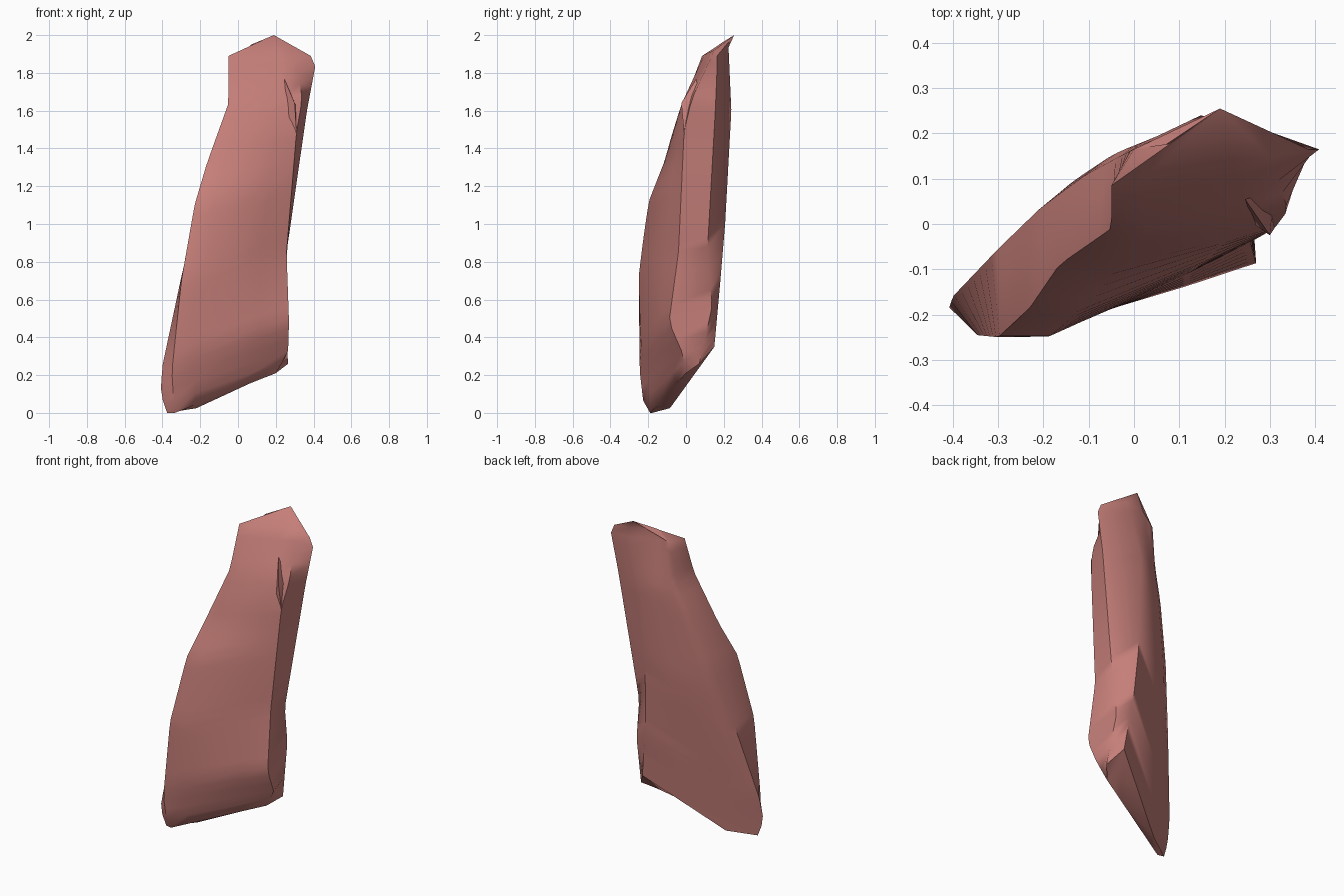
import bpy, bmesh, math
from mathutils import Vector

default_cube = bpy.data.objects.get("Cube")
if default_cube:
    bpy.data.objects.remove(default_cube, do_unlink=True)

ROWS = 30


def make_material(name, colour):
    material = bpy.data.materials.new(name)
    material.use_nodes = True
    material.diffuse_color = colour
    shader = material.node_tree.nodes["Principled BSDF"]
    shader.inputs["Base Color"].default_value = colour
    shader.inputs["Roughness"].default_value = 0.7
    return material


def resample(rail):
    """Spread evenly spaced rows along a rail, measured by height."""
    points = [Vector(p) for p in rail]
    low, high = points[0].z, points[-1].z
    result = []
    for row in range(ROWS):
        z = low + (high - low) * row / (ROWS - 1)
        for a, b in zip(points, points[1:]):
            if z <= b.z + 1e-6:
                result.append(a.lerp(b, (z - a.z) / (b.z - a.z)))
                break
    return result


def between(rail_a, rail_b, factor, bulge):
    """Make an in-between rail, pushed forward most at half height."""
    result = []
    for row, (a, b) in enumerate(zip(rail_a, rail_b)):
        push = bulge * math.sin(math.pi * row / (ROWS - 1))
        result.append(a.lerp(b, factor) - Vector((0, push, 0)))
    return result


def finish(bm, name, material, angle):
    """Turn the bmesh into a smooth shaded object with sharp edges kept."""
    bmesh.ops.recalc_face_normals(bm, faces=bm.faces)
    mesh = bpy.data.meshes.new(name)
    bm.to_mesh(mesh)
    bm.free()
    mesh.materials.append(material)
    obj = bpy.data.objects.new(name, mesh)
    bpy.context.collection.objects.link(obj)
    bpy.ops.object.select_all(action="DESELECT")
    obj.select_set(True)
    bpy.context.view_layer.objects.active = obj
    bpy.ops.object.shade_smooth_by_angle(angle=math.radians(angle))
    return obj


red_clay = make_material("dull_red", (0.56, 0.21, 0.19, 1))

# Long edges of the slab, each from bottom to top
front_left = resample([
    (-.335, -.19, 0), (-.34, -.225, .05), (-.35, -.245, .22),
    (-.3, -.25, .7), (-.23, -.185, 1.1), (-.165, -.09, 1.32),
    (-.05, -.01, 1.64), (-.05, .085, 1.89)])
left_tip = resample([
    (-.375, -.18, 0), (-.41, -.19, .1), (-.4, -.16, .25),
    (-.3, -.055, .72), (-.207, .035, 1.12), (-.105, .11, 1.45),
    (-.03, .15, 1.65), (0, .165, 1.88)])
front_right = resample([
    (.2, 0, .21), (.265, -.02, .32), (.27, -.09, .48),
    (.257, -.04, .85), (.31, -.01, 1.49), (.34, .03, 1.66),
    (.3, .15, 1.92)])
right_tip = resample([
    (.265, .07, .26), (.247, .14, .57), (.25, .11, .8),
    (.365, .155, 1.6), (.41, .165, 1.84), (.385, .165, 1.89)])
back_right = resample([
    (.2, .15, .35), (.155, .182, .7), (.14, .207, 1),
    (.145, .24, 1.6), (.24, .225, 1.935)])
back_middle = resample([
    (-.22, -.085, .025), (-.17, -.025, .35), (-.1, .055, .7),
    (-.06, .115, 1), (.05, .195, 1.6), (.07, .175, 1.95)])

# Slab body lofted through the edges, with bowed front and back
rails = [
    front_left,
    between(front_left, front_right, .2, .045),
    between(front_left, front_right, .75, .02),
    front_right,
    right_tip,
    back_right,
    back_middle,
    between(back_middle, left_tip, .6, -.018),
    left_tip,
]
bm = bmesh.new()
columns = [[bm.verts.new(p) for p in rail] for rail in rails]
peak = bm.verts.new((.19, .255, 2))
for this, after in zip(columns, columns[1:] + columns[:1]):
    for row in range(ROWS - 1):
        bm.faces.new((this[row], after[row], after[row + 1], this[row + 1]))
    # Broken top rising to a single peak
    bm.faces.new((this[-1], after[-1], peak))

# Slanted underside
base = bm.faces.new([column[0] for column in columns])
bmesh.ops.triangulate(bm, faces=[base])
finish(bm, "slab_body", red_clay, 55)

# Small raised chip near the top of the right edge
bm = bmesh.new()
chip = [bm.verts.new(p) for p in (
    (.245, .055, 1.77), (.3, -.025, 1.64), (.31, -.01, 1.48),
    (.265, 0, 1.56), (.31, .07, 1.62))]
bmesh.ops.convex_hull(bm, input=chip)
finish(bm, "edge_chip", red_clay, 30)
